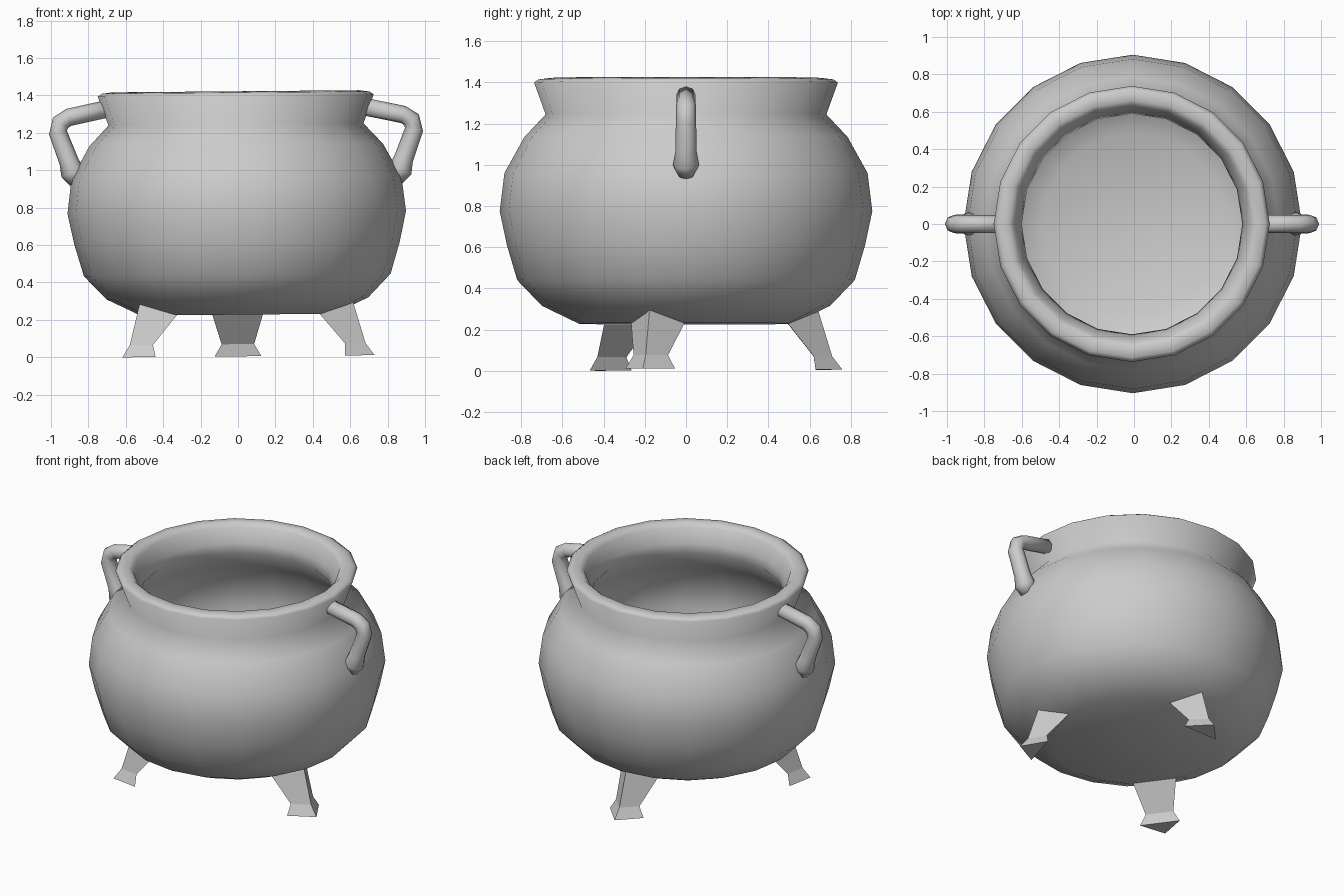
import bpy, bmesh, math
from mathutils import Matrix, Vector

if "Cube" in bpy.data.objects:
    bpy.data.objects.remove(bpy.data.objects["Cube"])

TILT = Matrix.Rotation(math.radians(-0.5), 4, 'Y')  # the pot leans very slightly
SIDES = 20


def add_mesh(name, verts, faces, smooth):
    me = bpy.data.meshes.new(name)
    me.from_pydata(verts, [], faces)
    bm = bmesh.new()
    bm.from_mesh(me)
    bmesh.ops.remove_doubles(bm, verts=bm.verts, dist=1e-5)
    bmesh.ops.recalc_face_normals(bm, faces=bm.faces)
    bm.to_mesh(me)
    bm.free()
    me.polygons.foreach_set("use_smooth", [smooth] * len(me.polygons))
    ob = bpy.data.objects.new(name, me)
    ob.matrix_world = TILT
    bpy.context.collection.objects.link(ob)
    return ob


def lathe(name, profile):
    verts, faces = [], []
    for r, z in profile:
        for i in range(SIDES):
            a = 2 * math.pi * i / SIDES
            verts.append((r * math.cos(a), r * math.sin(a), z))
    for k in range(len(profile) - 1):
        for i in range(SIDES):
            j = (i + 1) % SIDES
            faces.append((k * SIDES + i, k * SIDES + j,
                          (k + 1) * SIDES + j, (k + 1) * SIDES + i))
    # flat discs close the underside and the inner floor
    faces.append(tuple(range(SIDES)))
    faces.append(tuple((len(profile) - 1) * SIDES + i for i in range(SIDES)))
    return add_mesh(name, verts, faces, True)


def tube(name, path, sides=8):
    # path of (x, z, radius) in the xz plane, swept with mitred joints
    pts = [Vector((x, 0, z)) for x, z, r in path]
    verts, faces = [], []
    for k, p in enumerate(pts):
        t = (pts[min(k + 1, len(pts) - 1)] - pts[max(k - 1, 0)]).normalized()
        n = t.cross(Vector((0, 1, 0)))
        for i in range(sides):
            a = 2 * math.pi * i / sides
            verts.append(p + path[k][2] * (n * math.cos(a) + Vector((0, math.sin(a), 0))))
    for k in range(len(pts) - 1):
        for i in range(sides):
            j = (i + 1) % sides
            faces.append((k * sides + i, k * sides + j,
                          (k + 1) * sides + j, (k + 1) * sides + i))
    faces.append(tuple(range(sides)))
    faces.append(tuple((len(pts) - 1) * sides + i for i in range(sides)))
    return add_mesh(name, verts, faces, True)


def leg(name, angle):
    # triangular section: flat inside face, ridge outside (inner r, inner z, half width, ridge r, ridge z)
    rings = [(0.47, 0.26, 0.145, 0.64, 0.30),
             (0.62, 0.07, 0.087, 0.71, 0.07),
             (0.63, 0.005, 0.125, 0.76, 0.005)]
    rot = Matrix.Rotation(math.radians(angle), 4, 'Z')
    verts, faces = [], []
    for ri, zi, w, ro, zo in rings:
        verts += [rot @ Vector(v) for v in ((ri, -w, zi), (ro, 0, zo), (ri, w, zi))]
    for k in (0, 3):
        for i in range(3):
            j = (i + 1) % 3
            faces.append((k + i, k + j, k + 3 + j, k + 3 + i))
    faces += [(0, 1, 2), (6, 7, 8)]
    return add_mesh(name, verts, faces, False)


# Pot body: outside from the base up, over the rim, then down the inside
lathe("pot_body", [
    (0.52, 0.228), (0.70, 0.315), (0.82, 0.44), (0.87, 0.61), (0.905, 0.775),
    (0.882, 0.96), (0.785, 1.135), (0.682, 1.245),
    (0.738, 1.40), (0.715, 1.415), (0.66, 1.422), (0.63, 1.395),
    (0.60, 1.30), (0.59, 1.24),
    (0.71, 1.09), (0.80, 0.94), (0.825, 0.775), (0.75, 0.49), (0.64, 0.38), (0.49, 0.305)])

# Side handles
handle = [(0.66, 1.34, 0.047), (0.895, 1.29, 0.047), (0.938, 1.262, 0.049),
          (0.952, 1.21, 0.049), (0.895, 1.055, 0.052), (0.876, 0.995, 0.064),
          (0.850, 0.945, 0.045)]
for side, s in (("right", 1), ("left", -1)):
    tube(side + "_handle", [(s * x, z, r) for x, z, r in handle])

# Three legs
for name, angle in (("back_leg", 90), ("right_leg", -16), ("left_leg", 215.5)):
    leg(name, angle)
